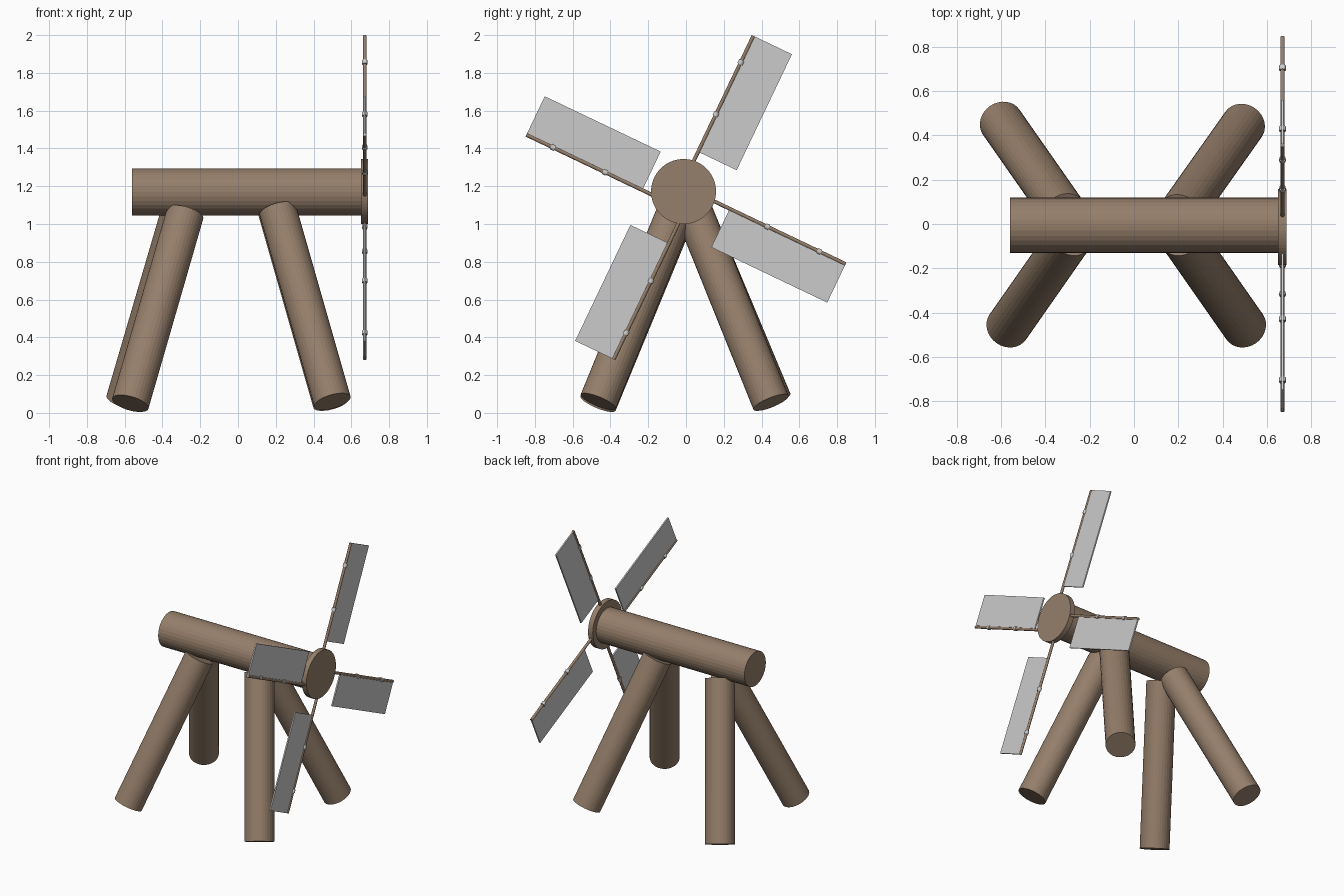
import bpy
import math
from mathutils import Vector, Matrix

if "Cube" in bpy.data.objects:
    bpy.data.objects.remove(bpy.data.objects["Cube"])

wood = bpy.data.materials.new("wood")
wood.diffuse_color = (0.30, 0.21, 0.145, 1)
wood.use_nodes = True
wood.node_tree.nodes["Principled BSDF"].inputs["Base Color"].default_value = wood.diffuse_color


def rod(name, a, b, r, mat=wood, sides=32):
    """Cylinder between two points."""
    a, b = Vector(a), Vector(b)
    d = b - a
    bpy.ops.mesh.primitive_cylinder_add(vertices=sides, radius=r, depth=d.length)
    ob = bpy.context.object
    ob.name = name
    ob.matrix_world = Matrix.Translation((a + b) / 2) @ d.to_track_quat('Z', 'Y').to_matrix().to_4x4()
    if mat:
        ob.data.materials.append(mat)
    return ob


# Horizontal body log and hub disc
rod("body_log", (-0.56, -0.006, 1.17), (0.655, -0.006, 1.17), 0.125)
rod("hub_disc", (0.65, -0.013, 1.172), (0.688, -0.013, 1.172), 0.172, sides=64)

# Splayed legs: foot centre and top centre
legs = {
    "front_left_leg": ((-0.57, -0.465, 0.05), (-0.28, -0.05, 1.055)),
    "back_left_leg": ((-0.60, 0.46, 0.065), (-0.31, 0.045, 1.055)),
    "front_right_leg": ((0.50, -0.465, 0.06), (0.21, -0.05, 1.075)),
    "back_right_leg": ((0.495, 0.45, 0.055), (0.205, 0.04, 1.07)),
}
for name, (foot, top) in legs.items():
    rod(name, foot, top, 0.1)

# Four sails: rod, flat paddle along the rod's clockwise side, two clips
tips = [(0.357, 1.996), (-0.845, 1.472), (-0.383, 0.284), (0.845, 0.788)]
X = 0.671
for i, (y, z) in enumerate(tips):
    ang = math.radians(64.5 + 90 * i)
    out = Vector((0, math.cos(ang), math.sin(ang)))
    side = Vector((0, out.z, -out.y))
    tip = Vector((X, y, z))
    rod(f"sail_rod_{i + 1}", tip, tip - out * 0.84, 0.01, sides=16)

    bpy.ops.mesh.primitive_cube_add(size=1)
    paddle = bpy.context.object
    paddle.name = f"sail_paddle_{i + 1}"
    basis = Matrix((Vector((1, 0, 0)), side, out)).transposed().to_4x4()
    paddle.matrix_world = (Matrix.Translation(tip - out * 0.34 + side * 0.113)
                           @ basis @ Matrix.Diagonal((0.01, 0.226, 0.68, 1)))

    for j, t in enumerate((0.155, 0.46)):
        c = tip - out * t
        rod(f"sail_clip_{i + 1}_{j + 1}", c - out * 0.011, c + out * 0.011, 0.015, None, 16)
